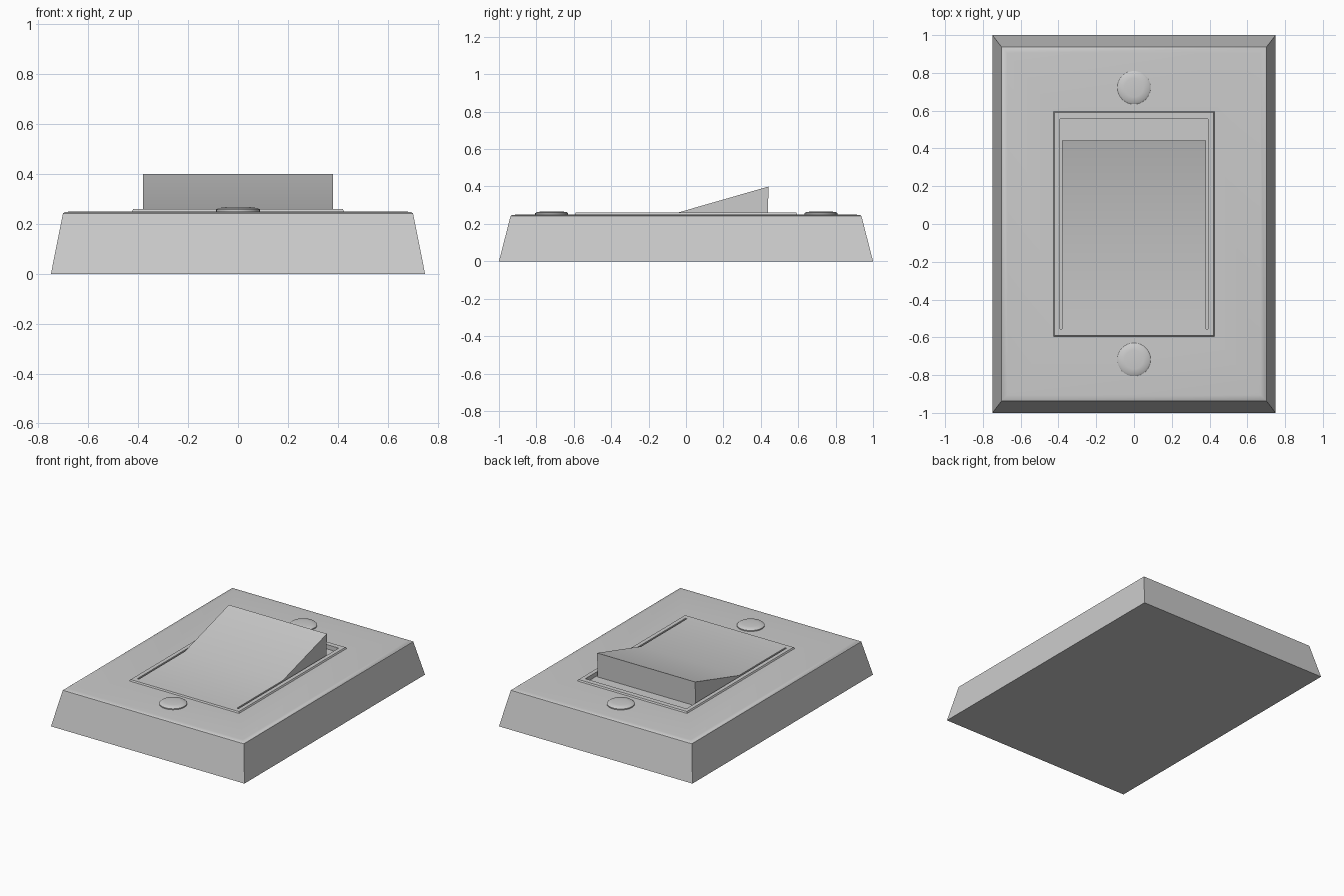
import bpy, bmesh, math

if "Cube" in bpy.data.objects:
    bpy.data.objects.remove(bpy.data.objects["Cube"])


def finish(bm, name):
    bmesh.ops.recalc_face_normals(bm, faces=bm.faces)
    mesh = bpy.data.meshes.new(name)
    bm.to_mesh(mesh)
    bm.free()
    obj = bpy.data.objects.new(name, mesh)
    bpy.context.collection.objects.link(obj)
    bpy.ops.object.select_all(action='DESELECT')
    obj.select_set(True)
    bpy.context.view_layer.objects.active = obj
    bpy.ops.object.shade_smooth_by_angle(angle=math.radians(35))
    return obj


def loft(name, rings):
    """Skin a stack of closed rings and cap both ends."""
    bm = bmesh.new()
    loops = [[bm.verts.new(p) for p in ring] for ring in rings]
    for a, b in zip(loops, loops[1:]):
        for i in range(len(a)):
            j = (i + 1) % len(a)
            bm.faces.new((a[i], a[j], b[j], b[i]))
    bm.faces.new(loops[0])
    bm.faces.new(loops[-1])
    return finish(bm, name)


def rect(x, y, z):
    return [(-x, -y, z), (x, -y, z), (x, y, z), (-x, y, z)]


def circle(r, z, cy, n=32):
    return [(r * math.cos(math.tau * i / n), cy + r * math.sin(math.tau * i / n), z)
            for i in range(n)]


# Tapered wall plate with raised frame and shallow rocker recess
loft("wall_plate", [rect(*r) for r in (
    (0.75, 1.0, 0.0), (0.702, 0.938, 0.242), (0.695, 0.931, 0.247), (0.67, 0.905, 0.25),
    (0.425, 0.595, 0.25), (0.42, 0.59, 0.26), (0.392, 0.555, 0.26), (0.392, 0.555, 0.23))])

# Rocker: flat lower half, raised wedge on the upper half
profile = [(-0.555, 0.228), (-0.555, 0.26), (-0.045, 0.26), (0.442, 0.40), (0.436, 0.228)]
loft("rocker", [[(x, y, z) for y, z in profile] for x in (-0.38, 0.38)])

# Screw caps above and below the rocker
for name, cy in (("upper_screw_cap", 0.722), ("lower_screw_cap", -0.718)):
    loft(name, [circle(r, z, cy) for r, z in (
        (0.088, 0.24), (0.088, 0.257), (0.08, 0.263), (0.05, 0.267))])
